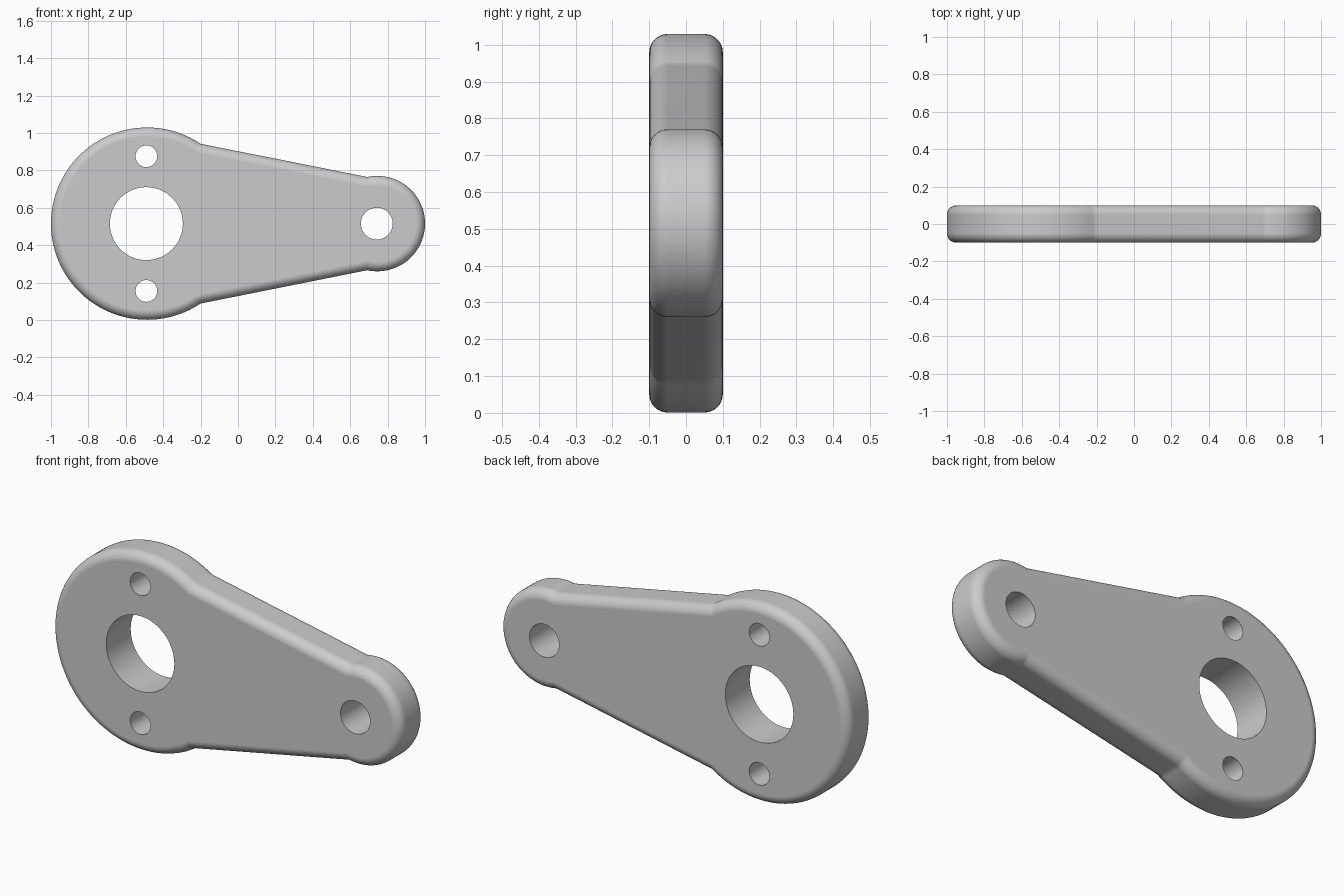
import bpy, bmesh, math

if "Cube" in bpy.data.objects:
    bpy.data.objects.remove(bpy.data.objects["Cube"])

MID = 0.515            # height of the long axis
HALF = 0.10            # half thickness
FILLET = 0.05          # rounded rim radius
BIG_X, BIG_R = -0.486, 0.514
END_X, END_R = 0.745, 0.255
PHI = math.atan2(0.981, 0.196)   # direction of the arm edge normal
EDGE = 0.3797                    # distance of the arm edge from the origin


def outline(d):
    """Lever outline in (x, z), moved inward by d."""
    def meet(cx, r, side):
        h = EDGE - d - math.cos(PHI) * cx
        return PHI + side * math.acos(h / (r - d))

    def arc(cx, r, a0, a1, n):
        return [(cx + (r - d) * math.cos(a0 + (a1 - a0) * i / n),
                 MID + (r - d) * math.sin(a0 + (a1 - a0) * i / n))
                for i in range(n + 1)]
    a = meet(BIG_X, BIG_R, -1)
    b = meet(END_X, END_R, 1)
    return (arc(BIG_X, BIG_R, a, 2 * math.pi - a, 96)
            + arc(END_X, END_R, -b, b, 64))


# Grey metal
grey = bpy.data.materials.new("grey metal")
grey.diffuse_color = (0.6, 0.6, 0.6, 1)
grey.use_nodes = True
grey.node_tree.nodes["Principled BSDF"].inputs["Base Color"].default_value = grey.diffuse_color

# Lever plate: stacked outlines with a quarter-round rim on both sides
STEPS = 8
rim = []
for i in range(STEPS + 1):
    t = math.pi / 2 * i / STEPS
    rim.append((FILLET * (1 - math.sin(t)), -HALF + FILLET * (1 - math.cos(t))))
sections = rim + [(d, -y) for d, y in reversed(rim)]

bm = bmesh.new()
rings = [[bm.verts.new((x, y, z)) for x, z in outline(d)] for d, y in sections]
for r0, r1 in zip(rings, rings[1:]):
    n = len(r0)
    for i in range(n):
        j = (i + 1) % n
        bm.faces.new((r0[i], r0[j], r1[j], r1[i]))
bm.faces.new(rings[0])
bm.faces.new(rings[-1])
bmesh.ops.recalc_face_normals(bm, faces=bm.faces)
mesh = bpy.data.meshes.new("lever_plate")
bm.to_mesh(mesh)
bm.free()
plate = bpy.data.objects.new("lever_plate", mesh)
bpy.context.collection.objects.link(plate)
mesh.materials.append(grey)


# Through holes: hub bore, two bolt holes, end pin hole
def cut_hole(x, z, r, sides):
    bpy.ops.mesh.primitive_cylinder_add(vertices=sides, radius=r, depth=0.6,
                                        location=(x, 0, z),
                                        rotation=(math.pi / 2, 0, 0))
    cutter = bpy.context.object
    cutter.hide_render = True
    cutter.data.materials.append(grey)
    bpy.context.view_layer.objects.active = plate
    mod = plate.modifiers.new("hole", 'BOOLEAN')
    mod.operation = 'DIFFERENCE'
    mod.solver = 'EXACT'
    mod.object = cutter
    bpy.ops.object.modifier_apply(modifier=mod.name)
    bpy.data.objects.remove(cutter)


cut_hole(-0.49, MID, 0.195, 72)
for side in (-1, 1):
    cut_hole(-0.49, MID + side * 0.36, 0.058, 40)
cut_hole(0.742, MID, 0.085, 48)

# Smooth rim, crisp hole edges and flat broad faces
bpy.ops.object.select_all(action='DESELECT')
plate.select_set(True)
bpy.context.view_layer.objects.active = plate
bpy.ops.object.shade_smooth_by_angle(angle=math.radians(30))
weighted = plate.modifiers.new("flat_caps", 'WEIGHTED_NORMAL')
weighted.keep_sharp = True
